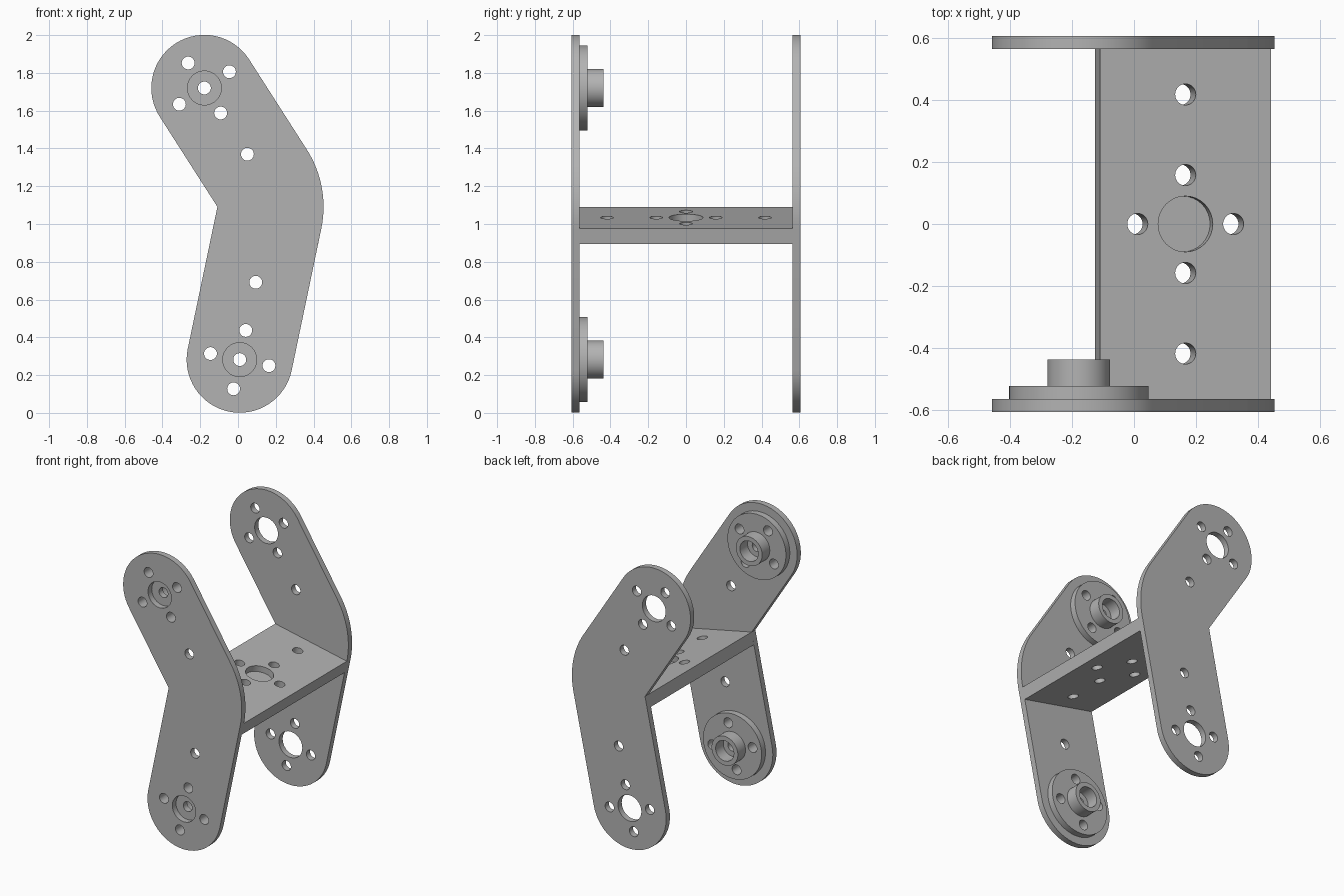
import bpy, bmesh, math
from mathutils import Vector, Matrix

if "Cube" in bpy.data.objects:
    bpy.data.objects.remove(bpy.data.objects["Cube"])

# Dimensions (x, z pairs describe the side profile)
TOP, BOTTOM, ELBOW = Vector((-0.178, 1.72)), Vector((0.009, 0.282)), Vector((-0.109, 1.091))
R = 0.281                                  # arm half width
UP, DOWN = math.radians(123), math.radians(258.3)   # arm directions
Y_IN, Y_OUT = 0.565, 0.606
HOLE, BIG, RING = 0.034, 0.09, 0.158

metal = bpy.data.materials.new("grey_metal")
metal.diffuse_color = (0.45, 0.45, 0.45, 1)
metal.use_nodes = True
metal.node_tree.nodes["Principled BSDF"].inputs["Base Color"].default_value = metal.diffuse_color


def polar(c, r, a):
    return Vector((c[0] + r * math.cos(a), c[1] + r * math.sin(a)))


def arc(c, r, a0, a1, n):
    return [polar(c, r, a0 + (a1 - a0) * i / n) for i in range(n + 1)]


def finish(name, bm):
    bmesh.ops.recalc_face_normals(bm, faces=bm.faces)
    me = bpy.data.meshes.new(name)
    bm.to_mesh(me)
    bm.free()
    me.materials.append(metal)
    ob = bpy.data.objects.new(name, me)
    bpy.context.collection.objects.link(ob)
    return ob


def prism(name, pts, y0, y1):
    """Extrude an (x, z) outline along y."""
    bm = bmesh.new()
    face = bm.faces.new([bm.verts.new((p[0], y0, p[1])) for p in pts])
    ext = bmesh.ops.extrude_face_region(bm, geom=[face])["geom"]
    bmesh.ops.translate(bm, vec=(0, y1 - y0, 0),
                        verts=[v for v in ext if isinstance(v, bmesh.types.BMVert)])
    return finish(name, bm)


def lathe(name, profile, c, n=64):
    """Revolve a closed (radius, y) profile around a y axis through c."""
    bm = bmesh.new()
    rings = []
    for i in range(n):
        a = 2 * math.pi * i / n
        rings.append([bm.verts.new((c[0] + r * math.cos(a), y, c[1] + r * math.sin(a)))
                      for r, y in profile])
    m = len(profile)
    for i in range(n):
        p, q = rings[i], rings[(i + 1) % n]
        for j in range(m):
            k = (j + 1) % m
            bm.faces.new((p[j], p[k], q[k], q[j]))
    return finish(name, bm)


def drill(ob, holes, rot):
    """Cut cylinders (centre, radius, depth) whose axes follow rot's z."""
    bm = bmesh.new()
    for pos, r, depth in holes:
        bmesh.ops.create_cone(bm, cap_ends=True, segments=32, radius1=r, radius2=r, depth=depth,
                              matrix=Matrix.Translation(pos) @ rot)
    cutter = finish("hole_cutter", bm)
    cutter.hide_render = True
    mod = ob.modifiers.new("holes", 'BOOLEAN')
    mod.operation, mod.solver, mod.object = 'DIFFERENCE', 'EXACT', cutter
    bpy.ops.object.select_all(action='DESELECT')
    bpy.context.view_layer.objects.active = ob
    ob.select_set(True)
    bpy.ops.object.modifier_apply(modifier=mod.name)
    bpy.data.objects.remove(cutter)
    bpy.ops.object.shade_smooth_by_angle(angle=math.radians(30))


ALONG_Y = Matrix.Rotation(math.pi / 2, 4, 'X')


def ring_holes(c, a, y):
    """Four screw holes around a joint centre."""
    pts = [polar(c, RING, a + k * math.pi / 2) for k in range(4)]
    return [(Vector((p.x, y, p.y)), HOLE, 0.2) for p in pts]


# Bent side plates
outline = ([ELBOW] + arc(BOTTOM, R, DOWN - math.pi / 2, DOWN + math.pi / 2, 32)
           + arc(ELBOW, 2 * R, DOWN + math.pi / 2 - 2 * math.pi, UP - math.pi / 2, 16)
           + arc(TOP, R, UP - math.pi / 2, UP + math.pi / 2, 32))
for name, s in (("front_side_plate", -1), ("back_side_plate", 1)):
    y = s * (Y_IN + Y_OUT) / 2
    plate = prism(name, outline, s * Y_IN, s * Y_OUT)
    holes = []
    for c, a in ((TOP, UP), (BOTTOM, DOWN)):
        p = polar(c, -0.418, a)
        holes += ring_holes(c, a, y)
        holes += [(Vector((c.x, y, c.y)), BIG, 0.2), (Vector((p.x, y, p.y)), HOLE, 0.2)]
    drill(plate, holes, ALONG_Y)

# Flanged hubs on the inside of the front plate
hub_profile = [(0.034, -0.565), (0.225, -0.565), (0.225, -0.522), (0.101, -0.522),
               (0.101, -0.438), (0.07, -0.438), (0.07, -0.522), (0.034, -0.522)]
for name, c, a in (("upper_hub", TOP, UP), ("lower_hub", BOTTOM, DOWN)):
    drill(lathe(name, hub_profile, c), ring_holes(c, a, -0.54), ALONG_Y)

# Cross plate, square to the lower arm, with a blind round pocket on top
down = Vector((math.cos(DOWN), math.sin(DOWN)))
side = Vector((-down.y, down.x))
THICK = 0.085
far = ELBOW + side * 2 * R
cross = prism("cross_plate", [ELBOW, far, far + down * THICK, ELBOW + down * THICK], -Y_IN, Y_IN)
mid = ELBOW + side * R


def on_cross(u, y, d):
    p = mid + side * u + down * d
    return Vector((p.x, y, p.y))


spots = [(0, -0.418), (0, -RING), (0, RING), (0, 0.418), (-RING, 0), (RING, 0)]
holes = [(on_cross(u, y, THICK / 2), HOLE, 0.3) for u, y in spots]
holes.append((on_cross(0, 0, 0), BIG, 0.086))
tilt = Vector((-down.x, 0, -down.y)).to_track_quat('Z', 'Y').to_matrix().to_4x4()
drill(cross, holes, tilt)
